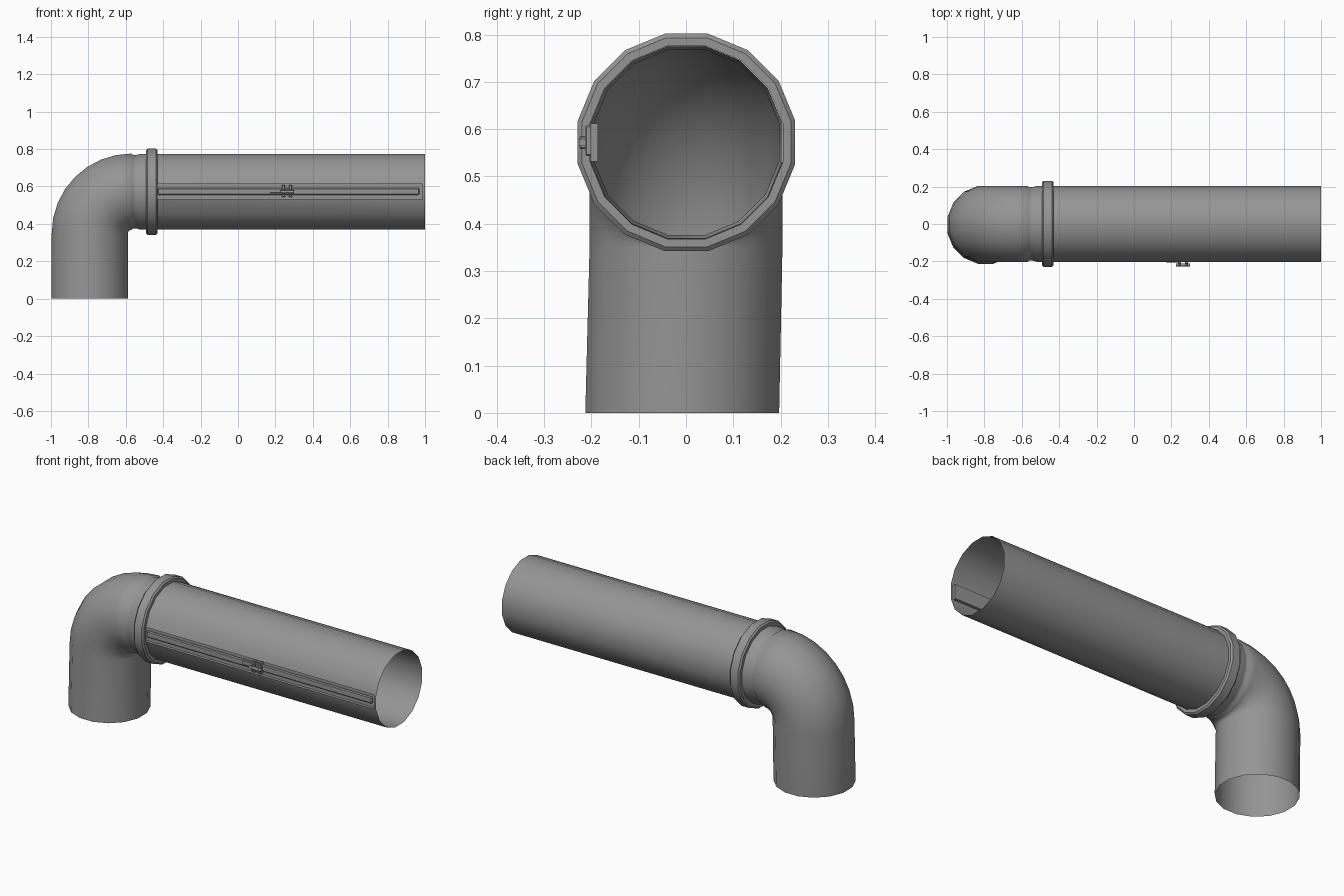
import bpy, bmesh, math
from math import cos, sin, pi, radians
from mathutils import Vector

cube = bpy.data.objects.get("Cube")
if cube:
    bpy.data.objects.remove(cube, do_unlink=True)

SIDES = 16
AXIS_Z = 0.572


def material(name, value):
    m = bpy.data.materials.new(name)
    m.use_nodes = True
    colour = (value, value, value, 1)
    m.diffuse_color = colour
    m.node_tree.nodes["Principled BSDF"].inputs["Base Color"].default_value = colour
    return m


GREY = material("duct grey", 0.3)


def finish(name, bm, angle=35):
    mesh = bpy.data.meshes.new(name)
    bm.to_mesh(mesh)
    bm.free()
    mesh.materials.append(GREY)
    ob = bpy.data.objects.new(name, mesh)
    bpy.context.collection.objects.link(ob)
    bpy.ops.object.select_all(action='DESELECT')
    ob.select_set(True)
    bpy.context.view_layer.objects.active = ob
    bpy.ops.object.shade_smooth_by_angle(angle=radians(angle))
    return ob


def tube(stations, closed=False):
    """Skin rings given as (centre, direction, flat-to-flat radius)."""
    bm = bmesh.new()
    rings = []
    for centre, direction, r in stations:
        u = Vector((0, 1, 0))
        v = direction.cross(u)
        r /= cos(pi / SIDES)
        ring = []
        for k in range(SIDES):
            a = 2 * pi * (k + 0.5) / SIDES
            ring.append(bm.verts.new(centre + r * (u * cos(a) + v * sin(a))))
        rings.append(ring)
    if closed:
        rings.append(rings[0])
    for a, b in zip(rings, rings[1:]):
        for k in range(SIDES):
            n = (k + 1) % SIDES
            bm.faces.new((a[k], a[n], b[n], b[k]))
    return bm


def along_x(profile):
    return [(Vector((x, 0.001, AXIS_Z)), Vector((1, 0, 0)), r) for x, r in profile]


def block(name, x, y, z, bevel=0.0):
    """Box from (low, high) limits on each axis."""
    bm = bmesh.new()
    bmesh.ops.create_cube(bm, size=1)
    for v in bm.verts:
        v.co = [lo + (c + 0.5) * (hi - lo) for c, (lo, hi) in zip(v.co, (x, y, z))]
    if bevel:
        bmesh.ops.bevel(bm, geom=bm.edges[:], offset=bevel, segments=1, affect='EDGES')
    return finish(name, bm)


# Elbow: upright leg, quarter bend, then a slightly waisted neck
bend = Vector((-0.57, 0, 0.35))
stations = [(Vector((-0.793, -0.008, 0)), Vector((0, 0, 1)), 0.205)]
for i in range(9):
    a = radians(90) * i / 8
    out = Vector((-cos(a), 0, sin(a)))
    stations.append((bend + out * 0.222, Vector((sin(a), 0, cos(a))), 0.204))
stations += along_x([(-0.56, 0.196), (-0.545, 0.196), (-0.52, 0.203), (-0.46, 0.203)])
finish("elbow", tube(stations), 50)

# Straight pipe with a sunken channel along its front facet
bm = tube(along_x([(-0.46, 0.203), (0.985, 0.203), (1.0, 0.203)]))
front = min(bm.faces, key=lambda f: (round(f.calc_center_median().y, 3), -f.calc_area()))
bmesh.ops.inset_individual(bm, faces=[front], thickness=0.007)
floor = bmesh.ops.extrude_face_region(bm, geom=[front])
bmesh.ops.translate(bm, vec=(0, 0.016, 0),
                    verts=[g for g in floor["geom"] if isinstance(g, bmesh.types.BMVert)])
if front.is_valid:
    bmesh.ops.delete(bm, geom=[front], context='FACES')
finish("straight_pipe", bm)

# Chamfered collar over the joint
finish("collar", tube(along_x([
    (-0.492, 0.204), (-0.492, 0.221), (-0.484, 0.23), (-0.438, 0.23),
    (-0.43, 0.221), (-0.43, 0.204)]), closed=True))

# Rail lying in the channel
block("channel_rail", (-0.43, 0.97), (-0.199, -0.186), (0.555, 0.592), 0.005)

# Sliding latch: tongue, bolt and two brackets
block("latch_tongue", (0.17, 0.24), (-0.205, -0.195), (0.565, 0.589), 0.002)
for side, x in (("right", 0.243), ("left", 0.281)):
    block("latch_bracket_" + side, (x - 0.009, x + 0.009), (-0.213, -0.187),
          (0.543, 0.608), 0.003)
    block("latch_lug_" + side, (x - 0.006, x + 0.006), (-0.225, -0.21), (0.558, 0.586), 0.003)
bm = bmesh.new()
bmesh.ops.create_cone(bm, cap_ends=True, segments=12, radius1=0.008, radius2=0.008, depth=0.074)
for v in bm.verts:
    v.co = Vector((v.co.z + 0.262, v.co.y - 0.219, 0.572 - v.co.x))
finish("latch_bolt", bm)
